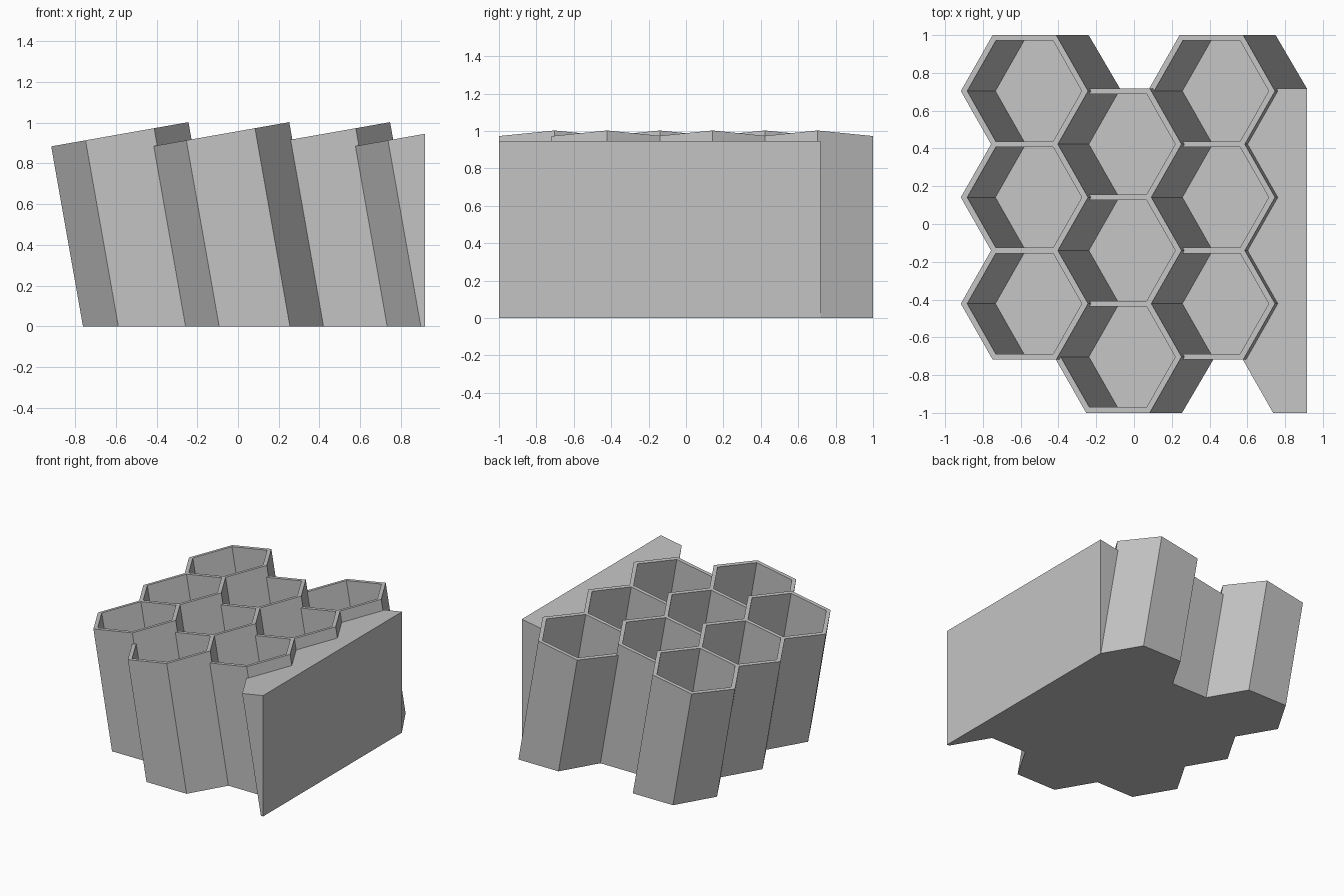
import bpy, bmesh
from math import radians, cos, sin, tan, pi
from mathutils import Vector

cube = bpy.data.objects.get("Cube")
if cube:
    bpy.data.objects.remove(cube, do_unlink=True)

# Overall proportions of the leaning honeycomb
TILT = radians(10)
R = 0.342                       # outer corner radius of a cell
A = R * cos(pi / 6)             # outer apothem
WALL = 0.0296
PITCH = 2 * A - WALL            # neighbours share one wall
INNER = (A - WALL) / cos(pi / 6)
STEP_X = PITCH * cos(pi / 6) / cos(TILT)
FIRST_X = -0.58
RIM_Z = 0.943
DEPTH = 0.86
SIDE_X = 0.917                  # flat mounting side

AXIS = Vector((-sin(TILT), 0, cos(TILT)))
ACROSS = Vector((cos(TILT), 0, sin(TILT)))

grey = bpy.data.materials.new("plain_grey")
grey.use_nodes = True
colour = (0.55, 0.55, 0.55, 1)
grey.diffuse_color = colour
grey.node_tree.nodes["Principled BSDF"].inputs["Base Color"].default_value = colour


def place(centre, u, v):
    """Point on the tilted rim plane of a column."""
    return centre + ACROSS * u + Vector((0, v, 0))


def to_ground(p):
    """Slide a point along the leaning axis down to the ground."""
    return p - AXIS * (p.z / AXIS.z)


def hexagon(centre, radius):
    return [place(centre, radius * cos(i * pi / 3), radius * sin(i * pi / 3))
            for i in range(6)]


def ring(bm, points):
    return [bm.verts.new(p) for p in points]


def bridge(bm, low, high):
    n = len(low)
    for i in range(n):
        j = (i + 1) % n
        bm.faces.new((low[i], low[j], high[j], high[i]))


def finish(bm, name):
    """Trim at the flat side, close the cut and make the object."""
    geom = bm.verts[:] + bm.edges[:] + bm.faces[:]
    bmesh.ops.bisect_plane(bm, geom=geom, plane_co=(SIDE_X, 0, 0),
                           plane_no=(1, 0, 0), clear_outer=True)
    bmesh.ops.holes_fill(bm, edges=[e for e in bm.edges if e.is_boundary])
    bmesh.ops.recalc_face_normals(bm, faces=bm.faces[:])
    mesh = bpy.data.meshes.new(name)
    bm.to_mesh(mesh)
    bm.free()
    mesh.materials.append(grey)
    obj = bpy.data.objects.new(name, mesh)
    bpy.context.collection.objects.link(obj)


def column_rows(col):
    """Row centres; every other column sits half a pitch lower."""
    top = 1 - A - (col % 2) * PITCH / 2
    return [top - row * PITCH for row in range(3)]


def hollow_cell(name, x, y):
    centre = Vector((x, y, RIM_Z))
    bm = bmesh.new()
    rim = hexagon(centre, R)
    lip = hexagon(centre, INNER)
    base = ring(bm, [to_ground(p) for p in rim])
    outer = ring(bm, rim)
    inner = ring(bm, lip)
    floor = ring(bm, [p - AXIS * DEPTH for p in lip])
    bm.faces.new(base[::-1])
    bridge(bm, base, outer)
    bridge(bm, outer, inner)
    bridge(bm, inner, floor)
    bm.faces.new(floor)
    finish(bm, name)


# Open cells in three columns
for col, label in enumerate(("right", "middle", "left")):
    for row, y in enumerate(column_rows(col)):
        hollow_cell(f"{label}_cell_{row + 1}", FIRST_X + col * STEP_X, y)

# Solid side block, with a zigzag edge that fits between the cells
rows = column_rows(3)
centre = Vector((FIRST_X + 3 * STEP_X, 0, RIM_Z))
notch_u = -R + PITCH / 2 / A * R / 2
profile = [(R / 2, rows[0] + A), (-R / 2, rows[0] + A)]
for i, y in enumerate(rows):
    profile.append((-R, y))
    if i < len(rows) - 1:
        profile.append((notch_u, y - PITCH / 2))
profile += [(-R / 2, rows[-1] - A), (R / 2, rows[-1] - A)]

bm = bmesh.new()
edge = [place(centre, u, v) for u, v in profile]
base = ring(bm, [to_ground(p) for p in edge])
top = ring(bm, edge)
bm.faces.new(base[::-1])
bridge(bm, base, top)
bm.faces.new(top)
finish(bm, "side_block")
